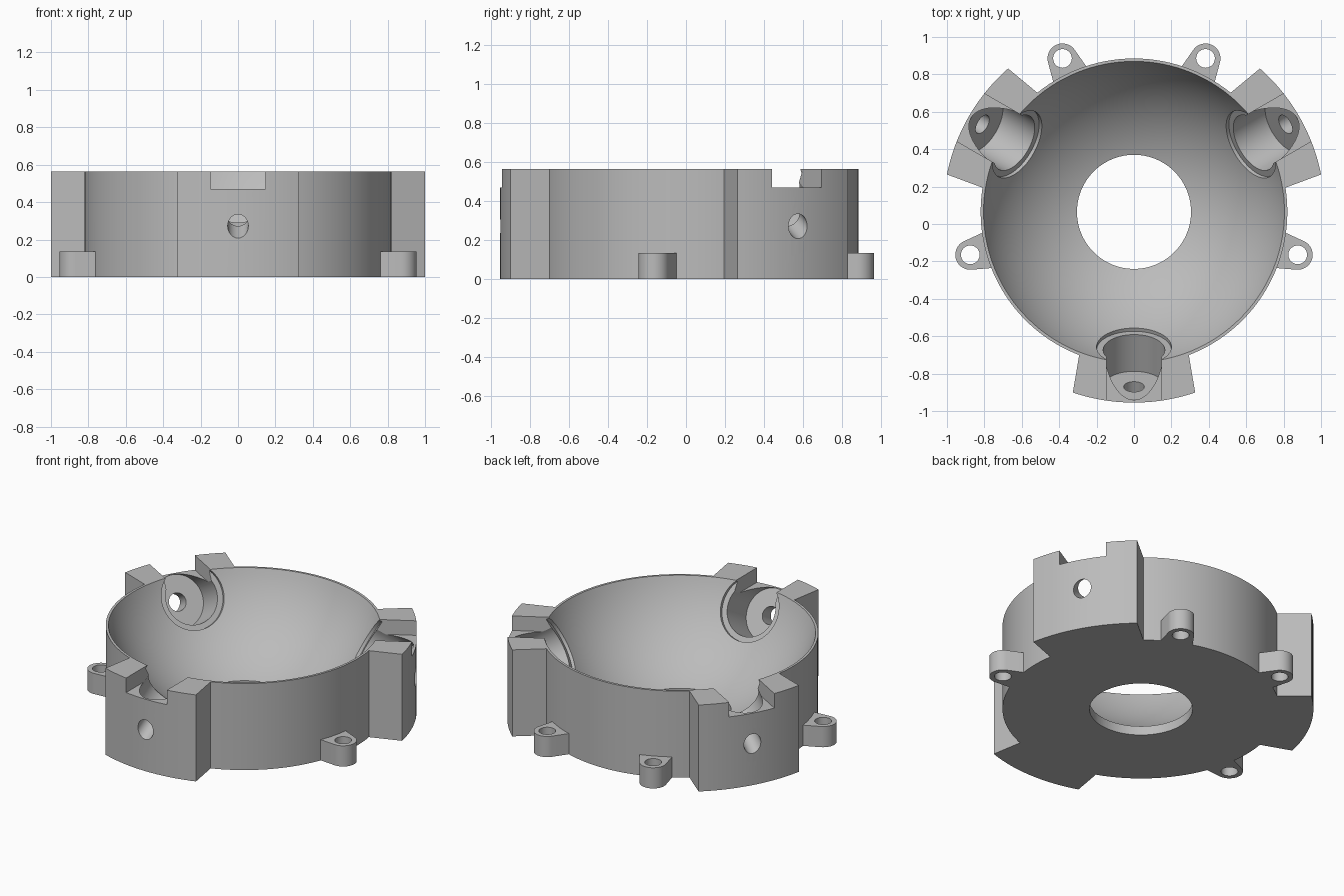
import bpy, bmesh
from math import sin, cos, radians, sqrt, asin, pi
from mathutils import Matrix

cube = bpy.data.objects.get("Cube")
if cube:
    bpy.data.objects.remove(cube, do_unlink=True)

CY = 0.065            # y of the ring axis
HEIGHT = 0.565
RING_R, BLOCK_R = 0.82, 1.02
BALL_Z, BALL_R = 0.86, 0.857
BLOCK_BEARINGS = (-90, 30, 150)
TAB_BEARINGS = (65, 115, -14.7, 194.7)
AXIS = Matrix.Translation((0, CY, 0))

grey = bpy.data.materials.new("light grey plastic")
grey.use_nodes = True
grey.diffuse_color = (0.5, 0.5, 0.5, 1)
grey.node_tree.nodes["Principled BSDF"].inputs["Base Color"].default_value = (0.5, 0.5, 0.5, 1)


def finish(bm, name, matrix):
    bmesh.ops.remove_doubles(bm, verts=bm.verts, dist=1e-5)
    bmesh.ops.recalc_face_normals(bm, faces=bm.faces)
    bm.transform(matrix)
    mesh = bpy.data.meshes.new(name)
    bm.to_mesh(mesh)
    bm.free()
    mesh.materials.append(grey)
    obj = bpy.data.objects.new(name, mesh)
    bpy.context.collection.objects.link(obj)
    return obj


def prism(name, outline, z0, z1, matrix):
    """Extrude a flat outline from z0 to z1."""
    bm = bmesh.new()
    face = bm.faces.new([bm.verts.new((x, y, z0)) for x, y in outline])
    top = bmesh.ops.extrude_face_region(bm, geom=[face])["geom"]
    verts = [v for v in top if isinstance(v, bmesh.types.BMVert)]
    bmesh.ops.translate(bm, verts=verts, vec=(0, 0, z1 - z0))
    return finish(bm, name, matrix)


def lathe(name, profile, matrix, steps=64):
    """Turn an open (radius, z) profile, ending on the axis, into a solid."""
    bm = bmesh.new()
    verts = [bm.verts.new((r, 0, z)) for r, z in profile]
    edges = [bm.edges.new(pair) for pair in zip(verts, verts[1:])]
    bmesh.ops.spin(bm, geom=verts + edges, axis=(0, 0, 1), cent=(0, 0, 0),
                   angle=2 * pi, steps=steps, use_merge=True)
    return finish(bm, name, matrix)


def rod(name, r, z0, z1, matrix, steps=48):
    return lathe(name, [(0, z0), (r, z0), (r, z1), (0, z1)], matrix, steps)


def arc(cx, r, half_angle, n):
    angles = [half_angle * (2 * i / n - 1) for i in range(n + 1)]
    return [(cx + r * cos(a), r * sin(a)) for a in angles]


def combine(target, tool, operation):
    mod = target.modifiers.new(operation.lower(), "BOOLEAN")
    mod.operation = operation
    mod.solver = "EXACT"
    mod.object = tool
    bpy.context.view_layer.objects.active = target
    bpy.ops.object.modifier_apply(modifier=mod.name)
    bpy.data.objects.remove(tool, do_unlink=True)


def turned(bearing):
    return AXIS @ Matrix.Rotation(radians(bearing), 4, "Z")


# Solid ring body
housing = rod("bowl_housing", RING_R, 0, HEIGHT, AXIS, 128)

# Three blocks that carry the bearing pockets
block = [(0.7, -0.282)] + arc(0, BLOCK_R, asin(0.327 / BLOCK_R), 16) + [(0.7, 0.282)]
for b in BLOCK_BEARINGS:
    combine(housing, prism("block", block, 0, HEIGHT, turned(b)), "UNION")

# Four screw tabs around the foot
tab = [(0.77, -0.105)] + arc(0.905, 0.08, radians(80), 20) + [(0.77, 0.105)]
for b in TAB_BEARINGS:
    combine(housing, prism("tab", tab, 0, 0.135, turned(b)), "UNION")
    hole = rod("screw_hole", 0.05, -0.1, 0.3, turned(b) @ Matrix.Translation((0.905, 0, 0)), 32)
    combine(housing, hole, "DIFFERENCE")

# Spherical bowl and the opening through the floor
n = 64
ball = [(BALL_R * sin(pi * i / n), -BALL_R * cos(pi * i / n)) for i in range(n + 1)]
ball[0], ball[-1] = (0, -BALL_R), (0, BALL_R)
combine(housing, lathe("ball", ball, AXIS @ Matrix.Translation((0, 0, BALL_Z)), 128), "DIFFERENCE")
combine(housing, rod("floor_opening", 0.305, -0.1, 0.4, AXIS, 96), "DIFFERENCE")

# Stepped bearing pockets aimed at the ball centre, with a notch above each
pocket = [(0, 0.5), (0.2, 0.5), (0.2, 0.853), (0.165, 0.853), (0.165, 1.08),
          (0.055, 1.08), (0.055, 1.3), (0, 1.3)]
notch = [(0.6, -0.147), (1.1, -0.147), (1.1, 0.147), (0.6, 0.147)]
for b in BLOCK_BEARINGS:
    aim = turned(b) @ Matrix.Translation((0, 0, BALL_Z)) @ Matrix.Rotation(radians(120), 4, "Y")
    combine(housing, lathe("pocket", pocket, aim), "DIFFERENCE")
    combine(housing, prism("notch", notch, 0.47, 0.8, turned(b)), "DIFFERENCE")

# Smooth curved walls, crisp edges
for o in bpy.context.selected_objects:
    o.select_set(False)
housing.select_set(True)
bpy.context.view_layer.objects.active = housing
bpy.ops.object.shade_smooth_by_angle(angle=radians(25))
